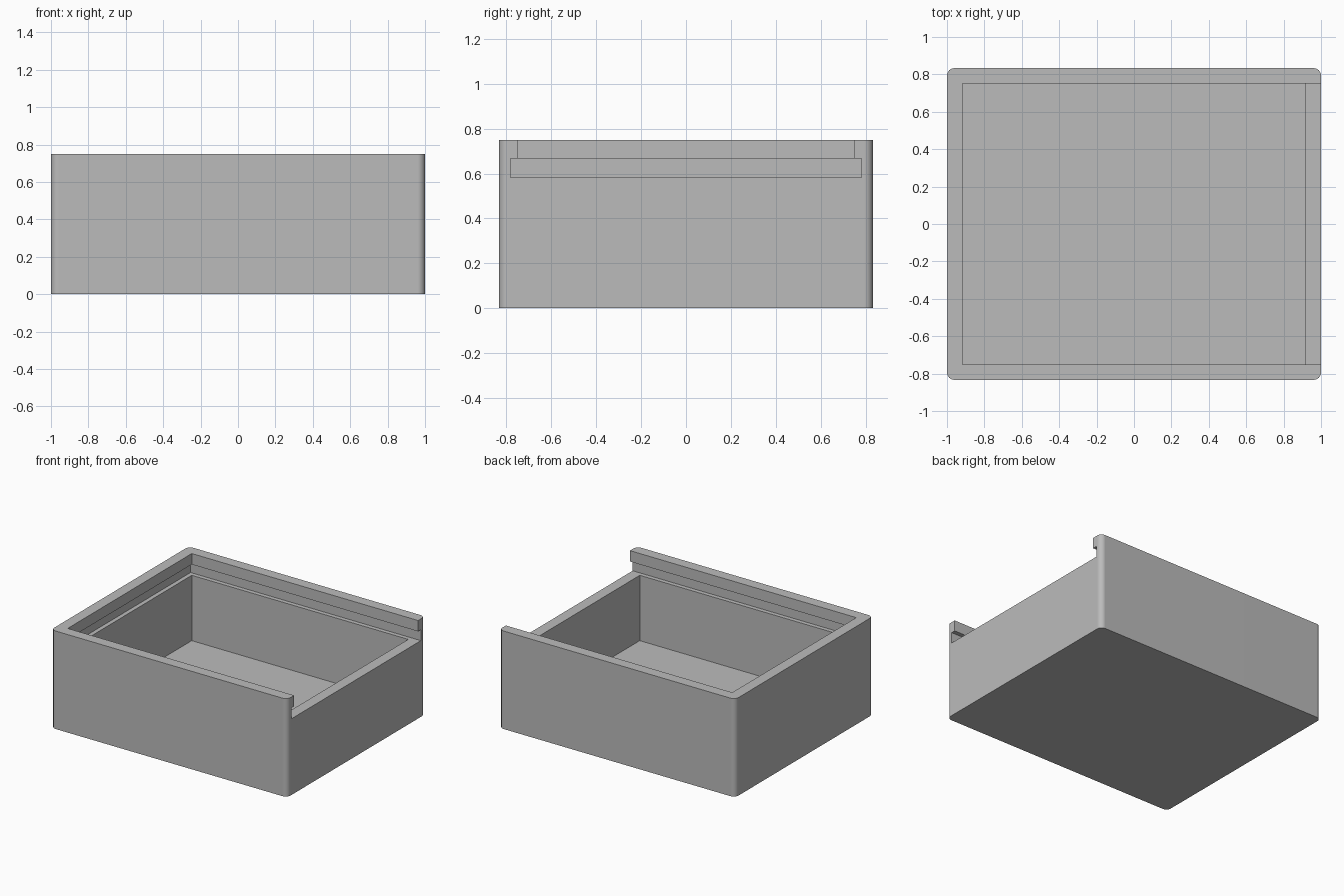
import bpy
import bmesh
import math
from mathutils import Vector

if "Cube" in bpy.data.objects:
    bpy.data.objects.remove(bpy.data.objects["Cube"])

LENGTH, DEPTH, HEIGHT = 2.0, 5 / 3, 0.75
WALL = 1 / 12                 # side wall and floor thickness
CORNER = 0.04                 # radius of the upright corners
GROOVE = 0.033                # how far the lid groove bites into the walls
GROOVE_LOW, GROOVE_HIGH = HEIGHT - 2 * WALL, HEIGHT - WALL
PAST_END = 1.2                # cutters run out through the open end
OVERLAP = 0.03

grey = bpy.data.materials.new("plain grey")
grey.use_nodes = True
colour = (0.5, 0.5, 0.5, 1)
grey.diffuse_color = colour
grey.node_tree.nodes["Principled BSDF"].inputs["Base Color"].default_value = colour


def block(name, low, high, corner=0):
    """Box between two opposite corners, with optionally rounded upright edges."""
    low, high = Vector(low), Vector(high)
    bm = bmesh.new()
    bmesh.ops.create_cube(bm, size=1)
    for v in bm.verts:
        v.co = (low + high) / 2 + v.co * (high - low)
    if corner:
        upright = [e for e in bm.edges if abs(e.verts[0].co.z - e.verts[1].co.z) > 0.1]
        bmesh.ops.bevel(bm, geom=upright, offset=corner, segments=8,
                        profile=0.5, affect='EDGES')
    mesh = bpy.data.meshes.new(name)
    bm.to_mesh(mesh)
    bm.free()
    mesh.materials.append(grey)
    obj = bpy.data.objects.new(name, mesh)
    bpy.context.collection.objects.link(obj)
    return obj


# Solid outer body
x, y = LENGTH / 2, DEPTH / 2
box = block("sliding_lid_box", (-x, -y, 0), (x, y, HEIGHT), CORNER)

# Storage cavity, undercut lid groove and the opening between the lips
ix, iy = x - WALL, y - WALL
cutters = [
    block("cavity_cutter", (-ix, -iy, WALL), (ix, iy, GROOVE_LOW + OVERLAP)),
    block("groove_cutter", (-ix - GROOVE, -iy - GROOVE, GROOVE_LOW),
          (PAST_END, iy + GROOVE, GROOVE_HIGH)),
    block("opening_cutter", (-ix, -iy, GROOVE_HIGH - OVERLAP),
          (PAST_END, iy, HEIGHT + WALL)),
]

bpy.ops.object.select_all(action='DESELECT')
bpy.context.view_layer.objects.active = box
box.select_set(True)
for cutter in cutters:
    cut = box.modifiers.new(cutter.name, 'BOOLEAN')
    cut.operation = 'DIFFERENCE'
    cut.solver = 'EXACT'
    cut.object = cutter
    bpy.ops.object.modifier_apply(modifier=cut.name)
    bpy.data.objects.remove(cutter)

# Smooth rounded corners, flat walls
bpy.ops.object.shade_smooth_by_angle(angle=math.radians(30))
normals = box.modifiers.new("flat_walls", 'WEIGHTED_NORMAL')
normals.keep_sharp = True
